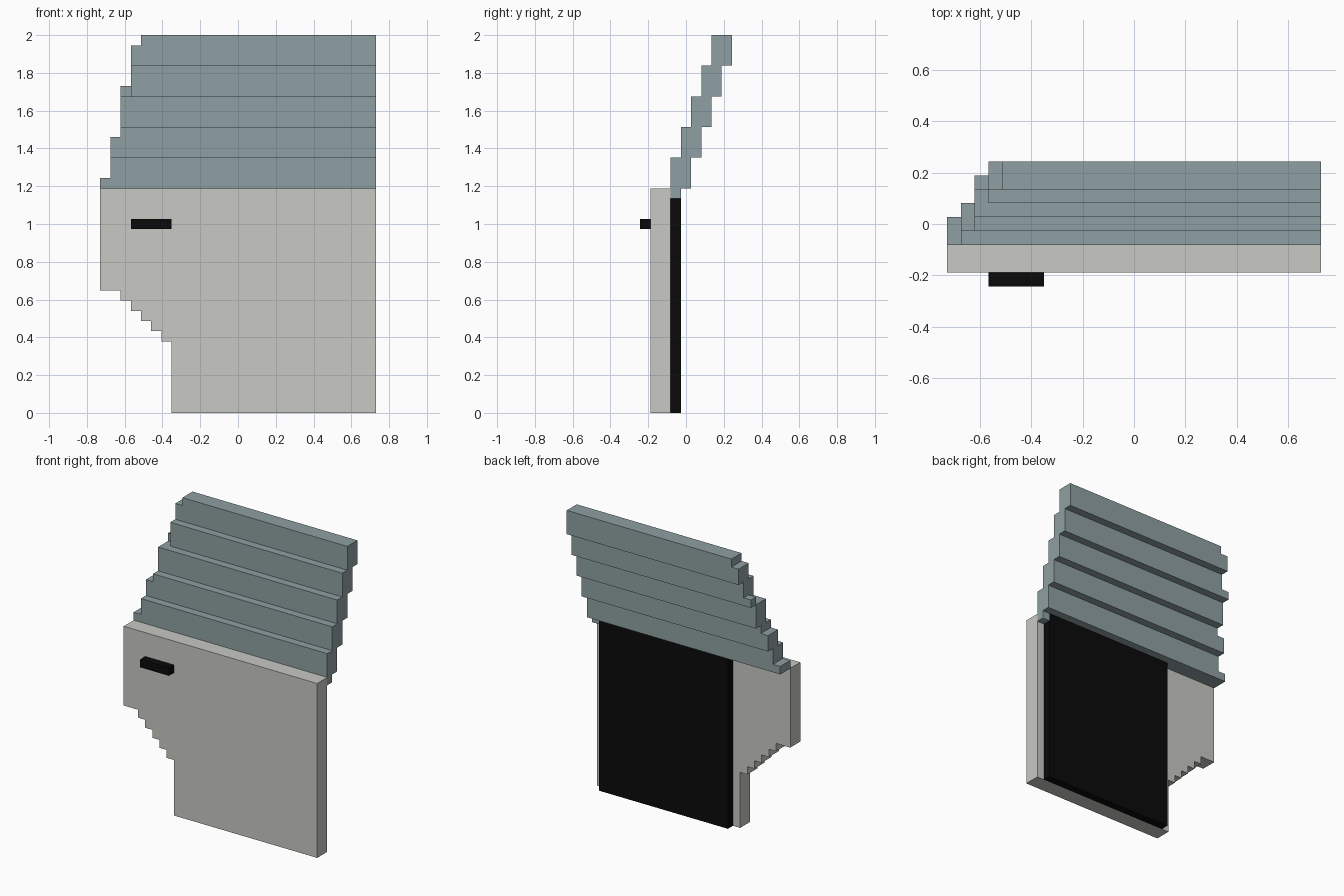
import bpy, bmesh
from mathutils import Vector

if "Cube" in bpy.data.objects:
    bpy.data.objects.remove(bpy.data.objects["Cube"])

U = 2 / 37                              # one block
NX, NY = 27, 9                          # blocks across and deep


def material(name, rgb):
    m = bpy.data.materials.new(name)
    m.diffuse_color = (*rgb, 1)
    m.use_nodes = True
    m.node_tree.nodes["Principled BSDF"].inputs["Base Color"].default_value = m.diffuse_color
    return m


PAINT = material("pale_grey_paint", (0.578, 0.578, 0.546))
GLASS = material("blue_grey_glass", (0.275, 0.352, 0.366))
BLACK = material("black_trim", (0.003, 0.003, 0.003))

# outward-wound corners of the six sides of a block
SIDES = {
    (1, 0, 0): ((1, 0, 0), (1, 1, 0), (1, 1, 1), (1, 0, 1)),
    (-1, 0, 0): ((0, 0, 0), (0, 0, 1), (0, 1, 1), (0, 1, 0)),
    (0, 1, 0): ((0, 1, 0), (0, 1, 1), (1, 1, 1), (1, 1, 0)),
    (0, -1, 0): ((0, 0, 0), (1, 0, 0), (1, 0, 1), (0, 0, 1)),
    (0, 0, 1): ((0, 0, 1), (1, 0, 1), (1, 1, 1), (0, 1, 1)),
    (0, 0, -1): ((0, 0, 0), (0, 1, 0), (1, 1, 0), (1, 0, 0)),
}


def box(x0, x1, y0, y1, z0, z1):
    return {(x, y, z) for x in range(x0, x1) for y in range(y0, y1) for z in range(z0, z1)}


def solid(name, cells, mat):
    """Skin a set of blocks with its outer faces, then merge flat areas."""
    bm = bmesh.new()
    for c in cells:
        for d, corners in SIDES.items():
            if tuple(a + b for a, b in zip(c, d)) not in cells:
                bm.faces.new([bm.verts.new(Vector(
                    (c[0] + p[0] - NX / 2, c[1] + p[1] - NY / 2, c[2] + p[2])) * U)
                    for p in corners])
    bmesh.ops.remove_doubles(bm, verts=bm.verts, dist=U * 0.01)
    bmesh.ops.dissolve_limit(bm, angle_limit=0.01, verts=bm.verts, edges=bm.edges)
    me = bpy.data.meshes.new(name)
    bm.to_mesh(me)
    bm.free()
    me.materials.append(mat)
    ob = bpy.data.objects.new(name, me)
    bpy.context.collection.objects.link(ob)


# outer door panel with a stepped wheel-arch cut-out
panel = box(0, NX, 1, 3, 12, 22) | box(7, NX, 1, 3, 0, 7)
for z in range(7, 12):
    panel |= box(13 - z, NX, 1, 3, z, z + 1)
solid("door_panel", panel, PAINT)

# inner lining
solid("inner_lining", box(8, 26, 3, 4, 0, 22), BLACK)

# door handle
solid("door_handle", box(3, 7, 0, 1, 18, 19), BLACK)

# window leaning back in five bands, front edge stepping inward with height
glass = box(26, 27, 3, 4, 21, 22)
for band in range(5):
    for z in range(22 + 3 * band, 25 + 3 * band):
        left = sum(z >= h for h in (23, 27, 32, 36))
        glass |= box(left, NX, 3 + band, 5 + band, z, z + 1)
glass.discard((2, 6, 31))
solid("window", glass, GLASS)
